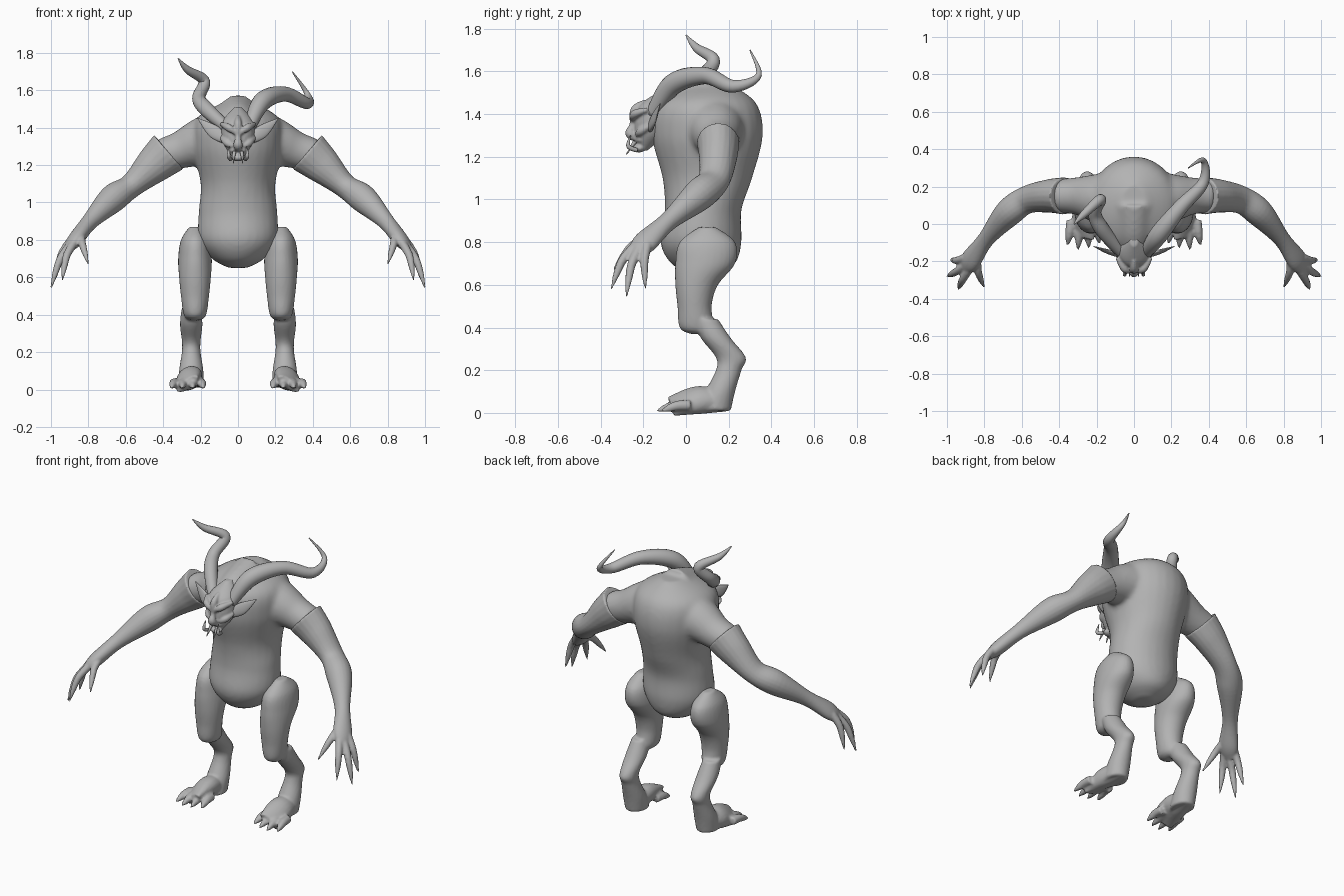
import bpy, bmesh, math
from mathutils import Vector

cube = bpy.data.objects.get("Cube")
if cube:
    bpy.data.objects.remove(cube)

skin = bpy.data.materials.new("grey_skin")
skin.use_nodes = True
skin.diffuse_color = (.45, .45, .45, 1)
skin.node_tree.nodes["Principled BSDF"].inputs["Base Color"].default_value = skin.diffuse_color


def sample(keys, t):
    """Smooth curve through evenly spaced keys, which may be numbers or vectors."""
    last = len(keys) - 1
    i = min(int(t * last), last - 1)
    f = t * last - i
    before, start, end, after = (keys[min(max(j, 0), last)] for j in range(i - 1, i + 3))
    return start + (end - before) * (f / 2) \
        + (before * 2 - start * 5 + end * 4 - after) * (f * f / 2) \
        + (start * 3 - before - end * 3 + after) * (f ** 3 / 2)


def tube(bm, path, width, depth=None, side=1, level=False, sides=20):
    """Loft rings along a path; level keeps the rings horizontal."""
    depth = depth or width
    path = [Vector((x * side, y, z)) for x, y, z in path]
    count = len(path) * 6
    centres = [sample(path, i / count) for i in range(count + 1)]
    across, rings = None, []
    for i, centre in enumerate(centres):
        ahead = (centres[min(i + 1, count)] - centres[max(i - 1, 0)]).normalized()
        if level:
            across, along = Vector((1, 0, 0)), Vector((0, 1, 0))
        else:
            if across is None:
                across = Vector((0, 1, 0)).cross(ahead)
            across = (across - ahead * across.dot(ahead)).normalized()
            along = ahead.cross(across)
        w = max(sample(width, i / count), .002)
        d = max(sample(depth, i / count), .002)
        ring = []
        for k in range(sides):
            angle = math.tau * k / sides
            spot = centre + across * w * math.cos(angle) + along * d * math.sin(angle)
            ring.append(bm.verts.new(spot))
        rings.append(ring)
    faces = [bm.faces.new(rings[0]), bm.faces.new(rings[-1])]
    for low, high in zip(rings, rings[1:]):
        for k in range(sides):
            n = (k + 1) % sides
            faces.append(bm.faces.new((low[k], low[n], high[n], high[k])))
    bmesh.ops.recalc_face_normals(bm, faces=faces)


def stack(bm, x, rows, side=1):
    """Loft horizontal rings, each row giving height, y centre, width and depth."""
    heights, centres, width, depth = zip(*rows)
    path = [(x, y, z) for y, z in zip(centres, heights)]
    tube(bm, path, width, depth, side, level=True, sides=28)


def ball(bm, position, size):
    made = bmesh.ops.create_uvsphere(bm, u_segments=16, v_segments=10, radius=1)["verts"]
    bmesh.ops.scale(bm, vec=size, verts=made)
    bmesh.ops.translate(bm, vec=position, verts=made)


def digit(bm, base, tip, bend, thickness):
    """Bent finger or toe tapering into a claw."""
    base, tip, bend = Vector(base), Vector(tip), Vector(bend)
    path = [base, base.lerp(tip, .4) + bend, base.lerp(tip, .7) + bend * .7, tip]
    tube(bm, path, [thickness, thickness * .9, thickness * .7, .004], sides=12)


def finish(name, bm, voxel=0, smooth=0):
    """Turn the mesh into an object, optionally fusing its parts into one skin."""
    mesh = bpy.data.meshes.new(name)
    bm.to_mesh(mesh)
    bm.free()
    mesh.materials.append(skin)
    mesh.shade_smooth()
    part = bpy.data.objects.new(name, mesh)
    bpy.context.collection.objects.link(part)
    if voxel:
        fuse = part.modifiers.new("fuse", 'REMESH')
        fuse.mode = 'VOXEL'
        fuse.voxel_size = voxel
        fuse.use_smooth_shade = True
        soften = part.modifiers.new("soften", 'SMOOTH')
        soften.iterations = smooth


SIDES = {"left": 1, "right": -1}

# Trunk: belly, rib cage, hunched back, sloping shoulders and neck
trunk = bmesh.new()
stack(trunk, 0, [(.65, .08, .05, .06), (.7, .08, .14, .15), (.8, .07, .21, .19),
                 (.95, .08, .21, .18), (1.1, .1, .2, .21), (1.3, .1, .24, .26),
                 (1.45, .1, .22, .23), (1.54, .12, .07, .09)])
for side in SIDES.values():
    tube(trunk, [(.05, .13, 1.36), (.2, .14, 1.32), (.31, .15, 1.28), (.41, .15, 1.25)],
         [.16, .13, .1, .09], side=side)
tube(trunk, [(0, .1, 1.38), (0, -.05, 1.38), (0, -.15, 1.37)], [.14, .11, .08], [.2, .15, .08])
finish("trunk", trunk, .014, 6)

# Head: skull, nose ridge, muzzle, jaw, brows, cheeks and eyes
head = bmesh.new()
stack(head, 0, [(1.23, -.2, .02, .02), (1.3, -.17, .07, .07), (1.37, -.15, .09, .09),
                (1.44, -.14, .08, .08), (1.51, -.09, .02, .03)])
tube(head, [(0, -.19, 1.46), (0, -.24, 1.42), (0, -.25, 1.35), (0, -.26, 1.31), (0, -.23, 1.29)],
     [.01, .02, .015, .025, .02])
ball(head, (0, -.21, 1.28), (.05, .03, .02))
ball(head, (0, -.22, 1.24), (.04, .03, .02))
for side in SIDES.values():
    tube(head, [(.01, -.25, 1.37), (.05, -.24, 1.4), (.09, -.18, 1.42)], [.01, .02, .01], side=side)
    tube(head, [(.03, -.23, 1.3), (.06, -.21, 1.32), (.09, -.16, 1.35)], [.01, .02, .01], side=side)
    ball(head, (side * .04, -.22, 1.36), (.015, .01, .01))
finish("head", head, .006, 2)

# Unequal horns: one sweeping back, one twisting upward
horn = bmesh.new()
tube(horn, [(.06, -.16, 1.4), (.13, -.06, 1.54), (.25, .09, 1.58), (.37, .22, 1.53),
            (.37, .34, 1.58), (.29, .3, 1.7)], [.03, .05, .04, .03, .015, .003])
finish("left_horn", horn)
horn = bmesh.new()
tube(horn, [(-.06, -.16, 1.4), (-.17, -.03, 1.5), (-.21, .06, 1.56), (-.18, .13, 1.65),
            (-.27, .05, 1.71), (-.32, 0, 1.77)], [.03, .04, .035, .03, .02, .003])
finish("right_horn", horn)

for name, side in SIDES.items():
    # Tusk and fang
    tusks = bmesh.new()
    tube(tusks, [(.04, -.23, 1.23), (.05, -.27, 1.25), (.045, -.26, 1.3)], [.01, .01, .002], side=side)
    tube(tusks, [(.02, -.24, 1.27), (.025, -.28, 1.21)], [.01, .002], side=side)
    finish(name + "_tusks", tusks)

    # Long pointed ear
    ear = bmesh.new()
    tube(ear, [(.06, -.17, 1.33), (.13, -.15, 1.38), (.215, -.12, 1.45)],
         [.02, .035, .002], [.015, .012, .002], side)
    finish(name + "_ear", ear)

    # Arm with flared shoulder rim, elbow, forearm, palm and clawed digits
    arm = bmesh.new()
    tube(arm, [(.37, .15, 1.27), (.45, .15, 1.2), (.57, .13, 1.09), (.67, .06, 1.02),
               (.79, -.08, .9), (.87, -.19, .8), (.91, -.23, .75)],
         [.12, .1, .065, .075, .045, .04, .02], [.1, .09, .075, .075, .045, .06, .04], side)
    digits = [((.88, -.24, .78), (.94, -.35, .58)), ((.9, -.22, .77), (1, -.28, .54)),
              ((.9, -.18, .79), (.98, -.19, .58)), ((.84, -.17, .83), (.8, -.34, .67))]
    for base, tip in digits:
        digit(arm, (base[0] * side, *base[1:]), (tip[0] * side, *tip[1:]), (side * .01, -.01, .02), .023)
    finish(name + "_arm", arm, .007, 2)

    # Thigh ending in an overhanging knee, then a shin slanting back to the heel
    leg = bmesh.new()
    stack(leg, .23, [(.87, .1, .03, .04), (.8, .1, .075, .13), (.7, .09, .09, .14),
                     (.6, .05, .085, .1), (.5, .04, .075, .08), (.4, .05, .06, .08),
                     (.37, .06, .03, .04)], side)
    stack(leg, .25, [(.44, .09, .05, .06), (.35, .14, .06, .07), (.26, .21, .05, .07),
                     (.2, .2, .05, .06), (.1, .16, .065, .07), (.01, .13, .065, .08)], side)
    # Broad foot and splayed clawed toes
    tube(leg, [(.25, .19, .05), (.26, .06, .06), (.27, -.07, .03)],
         [.045, .075, .07], [.045, .06, .025], side)
    for toe in range(4):
        base = (side * (.2 + toe * .045), .02, .035)
        tip = (side * (.185 + toe * .057), -.15 + abs(toe - 1.7) * .025, .008)
        digit(leg, base, tip, (0, 0, .01), .027)
    finish(name + "_leg", leg, .009, 2)
